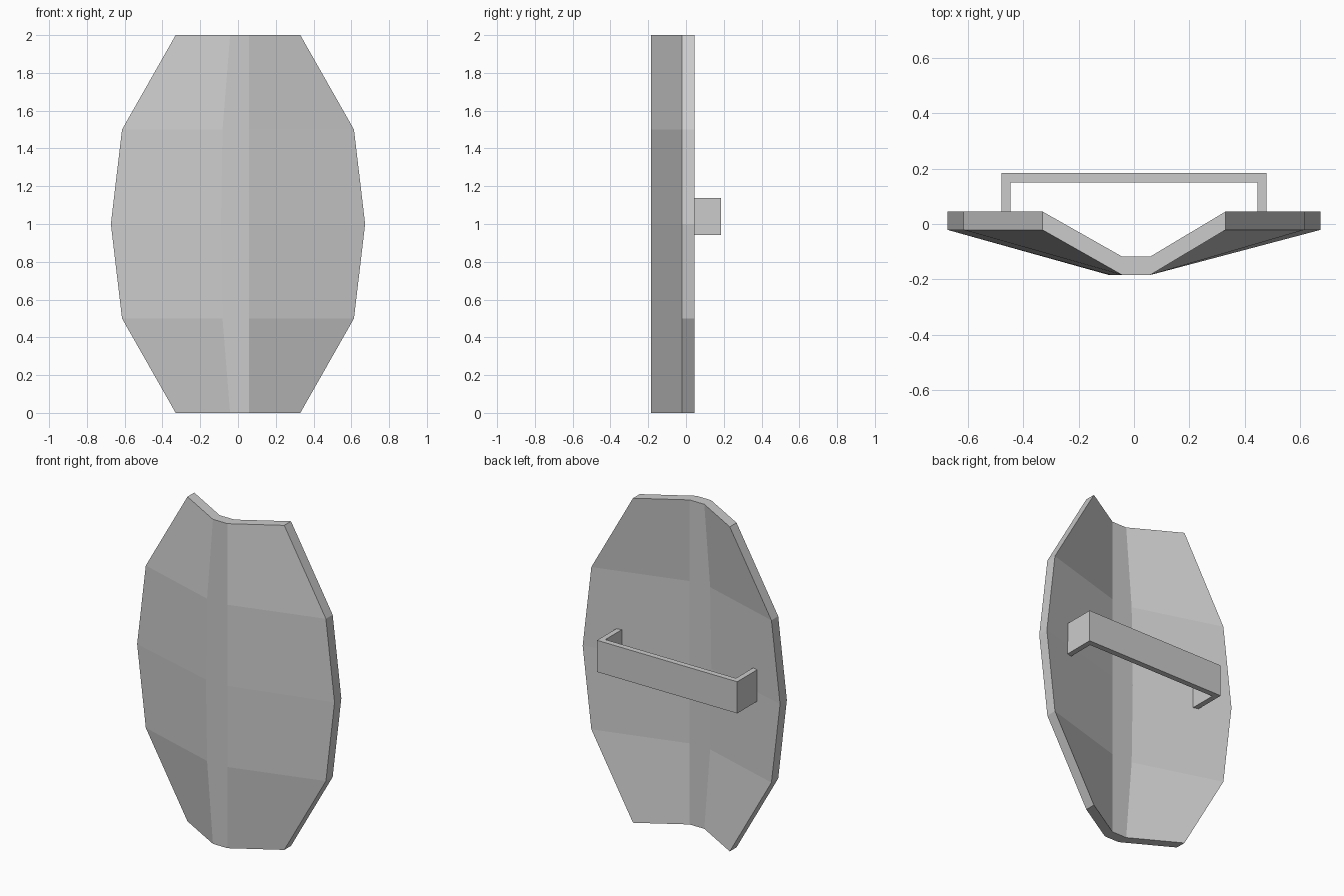
import bpy, bmesh

if "Cube" in bpy.data.objects:
    bpy.data.objects.remove(bpy.data.objects["Cube"])

EDGE_Y, RIDGE_Y, THICK = -0.021, -0.184, 0.066


def finish(bm, name):
    bmesh.ops.recalc_face_normals(bm, faces=bm.faces)
    mesh = bpy.data.meshes.new(name)
    bm.to_mesh(mesh)
    bm.free()
    obj = bpy.data.objects.new(name, mesh)
    bpy.context.collection.objects.link(obj)
    return obj


# Shield plate: rows of (height, half width, left end of the ridge)
rows = [(0, 0.33, -0.042), (0.5, 0.614, -0.082), (1, 0.673, -0.09),
        (1.5, 0.614, -0.082), (2, 0.33, -0.042)]
bm = bmesh.new()
grid = []
for z, w, ridge_left in rows:
    section = [(-w, EDGE_Y), (ridge_left, RIDGE_Y), (0.058, RIDGE_Y), (w, EDGE_Y)]
    grid.append([bm.verts.new((x, y, z)) for x, y in section])
for low, high in zip(grid, grid[1:]):
    for i in range(3):
        bm.faces.new((low[i], low[i + 1], high[i + 1], high[i]))
# Give the plate its thickness straight back
back = bmesh.ops.extrude_face_region(bm, geom=bm.faces[:], use_keep_orig=True)
bmesh.ops.translate(bm, vec=(0, THICK, 0),
                    verts=[g for g in back["geom"] if isinstance(g, bmesh.types.BMVert)])
finish(bm, "shield_plate")

# Handle: flat U-shaped bracket, legs sunk into the back of the plate
outer, inner, foot = 0.478, 0.445, -0.03
outline = [(-outer, foot), (-outer, 0.184), (outer, 0.184), (outer, foot),
           (inner, foot), (inner, 0.149), (-inner, 0.149), (-inner, foot)]
bm = bmesh.new()
face = bm.faces.new([bm.verts.new((x, y, 0.943)) for x, y in outline])
top = bmesh.ops.extrude_face_region(bm, geom=[face], use_keep_orig=True)
bmesh.ops.translate(bm, vec=(0, 0, 0.195),
                    verts=[g for g in top["geom"] if isinstance(g, bmesh.types.BMVert)])
finish(bm, "handle")
